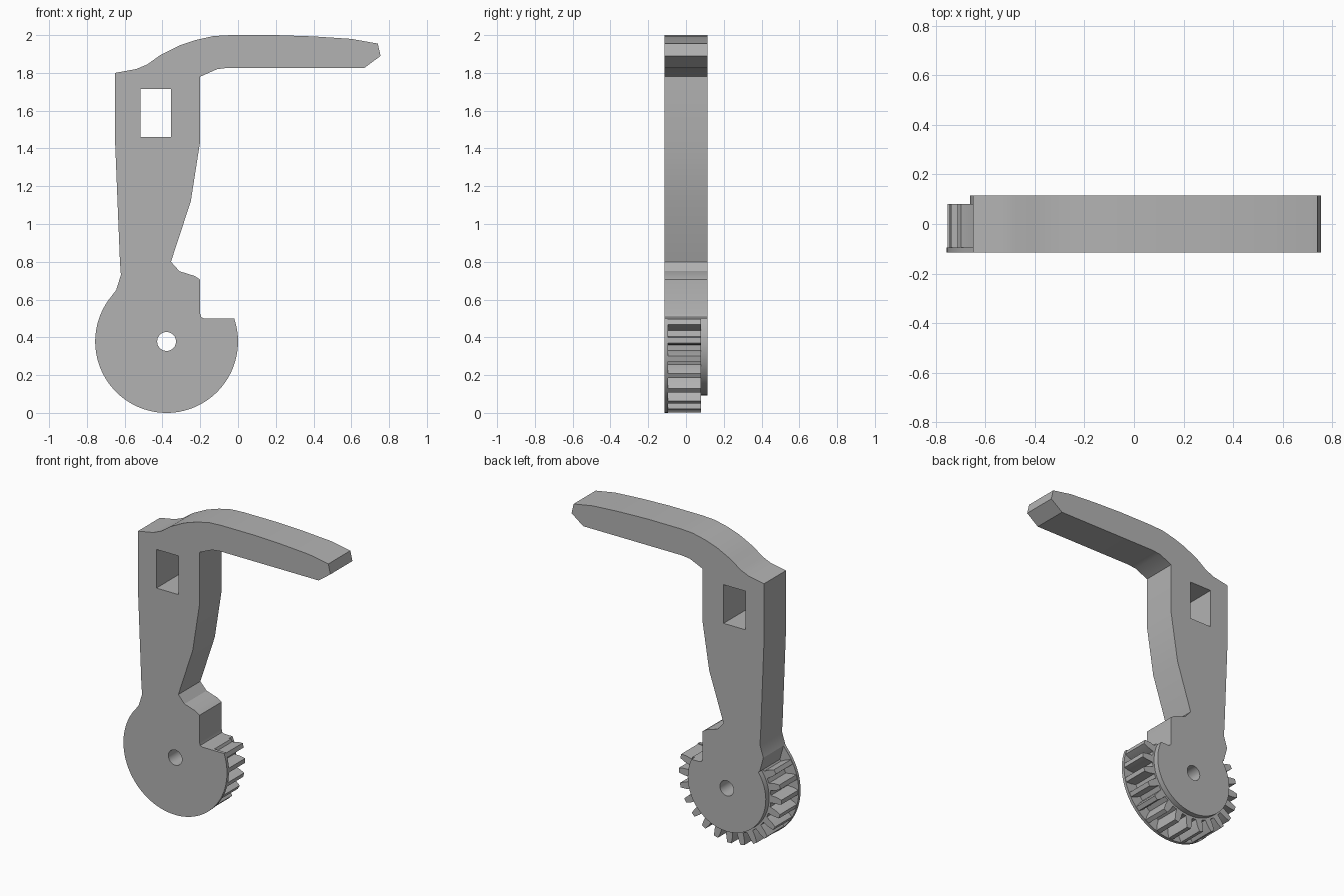
import bpy
import math

cube = bpy.data.objects.get("Cube")
if cube:
    bpy.data.objects.remove(cube, do_unlink=True)

grey = bpy.data.materials.new("plain_grey")
grey.use_nodes = True
COLOUR = (0.45, 0.45, 0.45, 1)
grey.diffuse_color = COLOUR
grey.node_tree.nodes["Principled BSDF"].inputs["Base Color"].default_value = COLOUR

CX, CZ = -0.378, 0.378      # wheel axis
RIM, ROOT, HUB = 0.378, 0.298, 0.285
NOTCH = 0.5                 # height of the notch floor
FRONT, FLANGE, TOOTH, BACK = -0.115, -0.095, 0.08, 0.115
END = -216                  # where the wheel rim meets the arm


def polar(r, deg):
    a = math.radians(deg)
    return (CX + r * math.cos(a), CZ + r * math.sin(a))


def arc(r, start, end, n=48):
    return [polar(r, start + (end - start) * i / n) for i in range(n + 1)]


def notch_angle(r):
    return math.degrees(math.asin((NOTCH - CZ) / r))


def plate(name, loops, y0, y1):
    """Extrude closed outlines (later ones are holes) from y0 to y1."""
    curve = bpy.data.curves.new(name, "CURVE")
    curve.dimensions = "2D"
    curve.fill_mode = "BOTH"
    curve.extrude = (y1 - y0) / 2
    for loop in loops:
        s = curve.splines.new("POLY")
        s.points.add(len(loop) - 1)
        for p, (x, z) in zip(s.points, loop):
            p.co = (x, z, 0, 1)
        s.use_cyclic_u = True
    ob = bpy.data.objects.new(name, curve)
    bpy.context.collection.objects.link(ob)
    ob.rotation_euler.x = math.pi / 2
    ob.location.y = (y0 + y1) / 2
    bpy.ops.object.select_all(action="DESELECT")
    ob.select_set(True)
    bpy.context.view_layer.objects.active = ob
    bpy.ops.object.convert(target="MESH")
    ob = bpy.context.view_layer.objects.active
    bpy.ops.object.mode_set(mode="EDIT")
    bpy.ops.mesh.select_all(action="SELECT")
    bpy.ops.mesh.remove_doubles(threshold=0.0002)
    bpy.ops.mesh.normals_make_consistent(inside=False)
    bpy.ops.object.mode_set(mode="OBJECT")
    ob.data.materials.clear()
    ob.data.materials.append(grey)
    bpy.ops.object.shade_smooth_by_angle(angle=math.radians(25))
    return ob


# Arm with hooked handle, hub disc, window and axle hole
neck = [(-0.645, 0.65), polar(ROOT, END)]
hub_arc = arc(HUB, END, notch_angle(HUB))
arm = [
    (-0.18, NOTCH), (-0.195, 0.507), (-0.2, 0.525), (-0.2, 0.705),
    (-0.23, 0.725), (-0.31, 0.75), (-0.355, 0.8), (-0.25, 1.12),
    (-0.2, 1.44), (-0.2, 1.78), (-0.11, 1.82), (-0.05, 1.827),
    (0.67, 1.827), (0.755, 1.89), (0.74, 1.955), (0.6, 1.98),
    (0.4, 1.993), (0.2, 2.0), (-0.04, 2.0), (-0.13, 1.995),
    (-0.22, 1.975), (-0.31, 1.945), (-0.41, 1.895), (-0.48, 1.845),
    (-0.54, 1.82), (-0.65, 1.8), (-0.65, 1.42), (-0.625, 0.8), (-0.62, 0.73),
]
window = [(-0.515, 1.46), (-0.355, 1.46), (-0.355, 1.715), (-0.515, 1.715)]
axle_hole = arc(0.05, 0, 350, 35)
plate("arm_and_hub", [arm + neck + hub_arc, window, axle_hole], FRONT, BACK)

# Thin front flange around the hub
inner = hub_arc[::-1] + neck[::-1]
plate("front_flange", [arc(RIM, END + 1, notch_angle(RIM), 64) + inner], FRONT, FLANGE)

# Toothed ring behind the flange
teeth = [polar(ROOT, END)]
for k in range(15, -1, -1):
    mid = 16 - 15 * k
    teeth += [polar(ROOT, mid - 4.6), polar(0.34, mid - 3.7), polar(RIM - 0.003, mid - 2.2),
              polar(RIM - 0.003, mid + 2.2), polar(0.34, mid + 3.7), polar(ROOT, mid + 4.6)]
teeth.append(polar(ROOT, notch_angle(ROOT)))
plate("gear_teeth", [teeth + hub_arc[::-1]], FLANGE, TOOTH)
